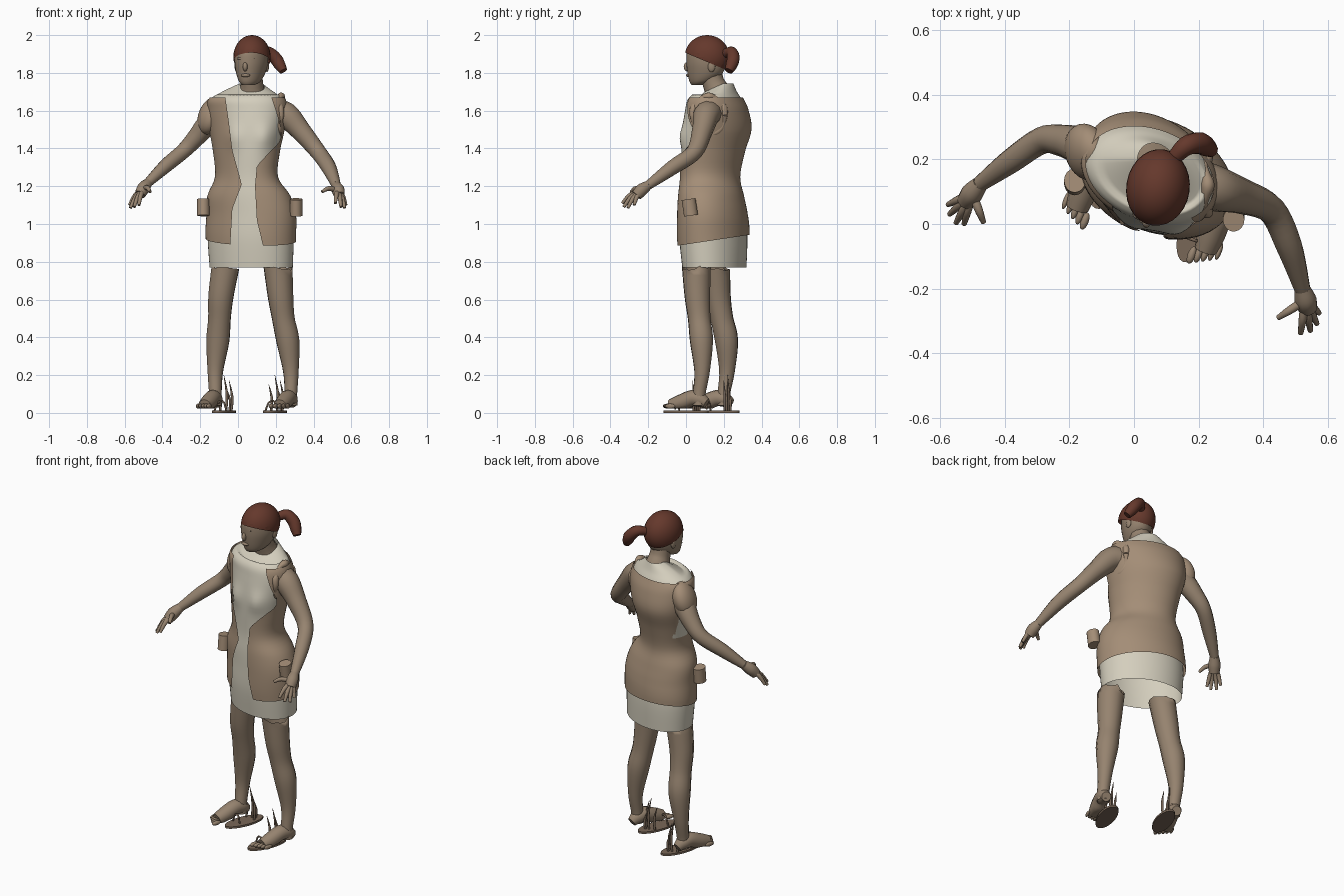
import bpy, bmesh, math, random
from mathutils import Matrix, Vector, Euler

random.seed(4)
if "Cube" in bpy.data.objects:
    bpy.data.objects.remove(bpy.data.objects["Cube"])


def material(name, rgb):
    m = bpy.data.materials.new(name)
    m.use_nodes = True
    m.diffuse_color = (*rgb, 1)
    m.node_tree.nodes["Principled BSDF"].inputs["Base Color"].default_value = (*rgb, 1)
    return m


SKIN = material("brown skin", (.305, .228, .16))
CREAM = material("cream cloth", (.66, .62, .51))
VEST = material("tan hide", (.37, .268, .183))
HAIR = material("red brown hair", (.13, .04, .025))
SOLE = material("dark leather", (.19, .135, .095))


def add(name, mesh, mat):
    mesh.materials.clear()
    mesh.materials.append(mat)
    for p in mesh.polygons:
        p.use_smooth = len(p.vertices) < 5
        p.material_index = 0
    ob = bpy.data.objects.new(name, mesh)
    bpy.context.collection.objects.link(ob)
    return ob


def from_bmesh(name, bm, mat):
    mesh = bpy.data.meshes.new(name)
    bm.to_mesh(mesh)
    bm.free()
    return add(name, mesh, mat)


def smooth(rows, steps=5):
    """Catmull-Rom through tuples of any length."""
    pts = [rows[0], *rows, rows[-1]]
    out = []
    for a, b, c, d in zip(pts, pts[1:], pts[2:], pts[3:]):
        for i in range(steps):
            t = i / steps
            out.append(tuple(q + t / 2 * (r - p + t * (2*p - 5*q + 4*r - s + t * (3*(q - r) + s - p)))
                             for p, q, r, s in zip(a, b, c, d)))
    return out + [rows[-1]]


def at(table, z):
    for (z0, x0), (z1, x1) in zip(table, table[1:]):
        if z <= z1:
            return x0 + (x1 - x0) * (z - z0) / (z1 - z0)
    return table[-1][1]


def loft(name, rows, mat, lean, span=None, grow=0, cap=False, n=56):
    """Skin slanted ellipses given by z and their x and y limits."""
    bm = bmesh.new()
    rings = []
    for z, x0, x1, y0, y1 in rows:
        cx, cy, w, h = (x0+x1)/2, (y0+y1)/2, (x1-x0)/2 + grow, (y1-y0)/2 + grow
        a, b = span(z, cx, w) if span else (0, 2 * math.pi)
        count = n + 1 if span else n
        rings.append([bm.verts.new((cx + w * math.cos(t), cy + h * math.sin(t + lean), z))
                      for t in (a + (b - a) * i / n for i in range(count))])
    for lo, hi in zip(rings, rings[1:]):
        for i in range(n):
            j = (i + 1) % len(lo)
            bm.faces.new((lo[i], lo[j], hi[j], hi[i]))
    if cap:
        bm.faces.new(rings[0][::-1])
        bm.faces.new(rings[-1])
    return from_bmesh(name, bm, mat)


def tube(name, points, mat, caps=True):
    """Round tube along x, y, z, radius points."""
    rows = smooth(points)
    cu = bpy.data.curves.new(name, "CURVE")
    cu.dimensions = "3D"
    cu.bevel_depth, cu.bevel_resolution, cu.use_fill_caps = 1, 4, caps
    sp = cu.splines.new("POLY")
    sp.points.add(len(rows) - 1)
    for p, (x, y, z, r) in zip(sp.points, rows):
        p.co, p.radius = (x, y, z, 1), r
    tmp = bpy.data.objects.new(name + "_path", cu)
    bpy.context.collection.objects.link(tmp)
    deps = bpy.context.evaluated_depsgraph_get()
    mesh = bpy.data.meshes.new_from_object(tmp.evaluated_get(deps))
    bpy.data.objects.remove(tmp)
    return add(name, mesh, mat)


def ball(name, loc, size, mat, rot=(0, 0, 0), cut=None):
    bm = bmesh.new()
    m = Matrix.LocRotScale(Vector(loc), Euler(rot), Vector(size))
    bmesh.ops.create_uvsphere(bm, u_segments=28, v_segments=18, radius=1, matrix=m)
    if cut:
        bmesh.ops.bisect_plane(bm, geom=bm.verts[:] + bm.edges[:] + bm.faces[:],
                               plane_co=cut[0], plane_no=cut[1], clear_inner=True)
    return from_bmesh(name, bm, mat)


def drum(name, loc, size, mat, rot=(0, 0, 0)):
    bm = bmesh.new()
    m = Matrix.LocRotScale(Vector(loc), Euler(rot), Vector(size))
    bmesh.ops.create_cone(bm, cap_ends=True, segments=28, radius1=1, radius2=1, depth=1, matrix=m)
    return from_bmesh(name, bm, mat)


# Dress and open vest share one set of body sections
body = smooth([(.77, -.15, .29, -.02, .32), (.92, -.16, .295, -.035, .325),
               (1.05, -.155, .295, -.035, .315), (1.15, -.15, .265, -.03, .295),
               (1.25, -.11, .2, -.02, .275), (1.38, -.12, .21, -.022, .3),
               (1.5, -.14, .235, -.018, .335), (1.6, -.15, .25, -.005, .32),
               (1.66, -.145, .24, .01, .295), (1.7, -.085, .205, .05, .27),
               (1.745, .01, .14, .1, .25)])
dress = loft("dress", body, CREAM, -.25)
right_edge = [(.9, -.04), (1.08, -.03), (1.21, .02), (1.39, -.03), (1.55, -.05), (1.69, -.07)]
left_edge = [(.9, .13), (1.02, .1), (1.2, .09), (1.31, .1), (1.44, .225), (1.5, .23),
             (1.6, .2), (1.69, .17)]


def opening(z, cx, w):
    a, b = (-math.acos(max(-1, min(1, (at(e, z) - cx) / w))) for e in (left_edge, right_edge))
    return a, b + 2 * math.pi


vest = loft("vest", [r for r in body if .885 < r[0] < 1.675], VEST, -.25, opening, grow=.012)
for cloth in (dress, vest):
    for v in cloth.data.vertices:
        x, y, z = v.co
        if y < .13:  # soft bust
            for bx in (-.02, .14):
                v.co.y -= .018 * math.exp(-((x - bx) / .05) ** 2 - ((z - 1.46) / .06) ** 2)
        if cloth == dress and z > 1.69:  # collar dips towards the throat
            v.co.z -= .45 * max(0, .2 - y) * (z - 1.66) / .085
        if cloth == vest and z < 1.05:  # hem rises to the back
            v.co.z += .15 * (y + .02) * (1.05 - z) / .16
vest.data.materials.append(CREAM)
for p in vest.data.polygons:  # open seam under the right arm
    x, y, z = p.center
    p.material_index = int(x < -.09 and .16 < y < .26 and 1.32 < z < 1.46)
ball("right_cap_sleeve", (-.145, .222, 1.573), (.062, .09, .103), VEST, (0, .35, .3))
ring = [(.222 + .006 * math.cos(4 * a), .12 + .085 * math.cos(a), 1.575 + .1 * math.sin(a),
         .016 + .005 * math.sin(5 * a)) for a in (i * math.pi / 8 for i in range(17))]
tube("left_armhole_trim", ring, VEST)
for side, x, y, tilt in (("left", .308, .02, .15), ("right", -.183, .13, -.1)):
    drum(side + "_pouch", (x, y, 1.088), (.033, .037, .088), VEST, (tilt, 0, 0))

# Head, face and neck
loft("head", smooth([(1.735, .025, .085, .03, .08), (1.755, .005, .118, .018, .14),
                     (1.8, -.01, .145, .008, .195), (1.86, -.018, .16, .002, .212),
                     (1.92, -.012, .155, .008, .215), (1.97, .03, .12, .05, .17)]),
     SKIN, .2, cap=True, n=32)
tube("neck", [(.075, .175, 1.64, .095), (.075, .165, 1.7, .07), (.074, .145, 1.75, .058),
              (.072, .13, 1.81, .058)], SKIN)
ball("nose", (.038, .006, 1.832), (.013, .018, .024), SKIN)
ball("lips", (.04, .012, 1.787), (.024, .012, .009), SKIN)
for side, x, y, ear_x, ear_y in (("right", .014, .028, -.007, .13), ("left", .072, .018, .153, .135)):
    ball(side + "_brow", (x, y, 1.876), (.019, .014, .008), SKIN, (0, 0, (.07 - x) * -7))
    ball(side + "_ear", (ear_x, ear_y, 1.835), (.011, .02, .03), SKIN)

# Cropped cap of hair and side ponytail
ball("hair", (.074, .112, 1.885), (.098, .12, .115), HAIR, (0, 0, -.15),
     ((0, 0, 1.905), (0, .42, 1)))
tube("ponytail", [(.12, .2, 1.9, .022), (.16, .24, 1.91, .03), (.2, .25, 1.875, .034),
                  (.222, .24, 1.84, .031), (.24, .227, 1.81, .022)], HAIR)

# Arms, palms and fingers
arms = {
    "left": ([(.19, .135, 1.585, .068), (.255, .108, 1.575, .07), (.335, .085, 1.49, .055),
              (.425, .043, 1.38, .044), (.48, -.07, 1.3, .04), (.52, -.2, 1.205, .025)],
             (.53, -.235, 1.18),
             [(.515, -.338, 1.11), (.545, -.33, 1.09), (.565, -.308, 1.085), (.572, -.275, 1.1),
              (.445, -.29, 1.17)]),
    "right": ([(-.1, .22, 1.575, .062), (-.16, .24, 1.53, .06), (-.22, .258, 1.46, .05),
               (-.285, .258, 1.39, .042), (-.38, .195, 1.31, .038), (-.475, .125, 1.22, .025)],
              (-.5, .095, 1.19),
              [(-.525, .0, 1.1), (-.55, .003, 1.09), (-.57, .03, 1.085), (-.575, .06, 1.1),
               (-.465, .005, 1.17)])}
for side, (path, palm, tips) in arms.items():
    tube(side + "_arm", path, SKIN)
    knuckle = Vector(palm).lerp(sum((Vector(t) for t in tips[:4]), Vector()) / 4, .35)
    tube(side + "_palm", [path[-1], (*palm, .034), (*knuckle, .029)], SKIN)
    for i, tip in enumerate(tips):
        start = Vector(palm).lerp(tip, .12)
        mid = Vector(palm).lerp(tip, .6) + Vector((0, 0, .014))
        tube(f"{side}_finger_{i + 1}", [(*start, .014), (*mid, .0125), (*tip, .008)], SKIN)

# Legs with torn tops, feet, toes and loose sandals
legs = {
    "left": ([(.212, .055, .775, .078), (.225, .06, .62, .069), (.24, .07, .5, .061),
              (.264, .082, .38, .062), (.28, .085, .22, .042), (.28, .07, .1, .034),
              (.28, .07, .04, .035)], (.278, .075), (.195, 0)),
    "right": ([(-.066, .16, .775, .075), (-.09, .17, .62, .068), (-.098, .19, .5, .061),
               (-.107, .215, .38, .062), (-.12, .217, .22, .042), (-.12, .2, .1, .034),
               (-.12, .2, .04, .035)], (-.12, .205), (-.075, .165))}
forward = Vector((-.34, -.94, 0))
across = Vector((.94, -.34, 0))
up = Vector((0, 0, 1))
for side, (path, heel, sole) in legs.items():
    leg = tube(side + "_leg", path, SKIN, caps=False)
    for v in leg.data.vertices:
        if v.co.z > .765:
            v.co.z -= random.choice((0, .015, .045))
    base = Vector((*heel, 0))
    stations = [(-.035, .05, .027), (0, .07, .04), (.045, .078, .043), (.11, .054, .043),
                (.165, .036, .036)]
    foot = tube(side + "_foot", [(*(base + forward * d + up * z), r) for d, z, r in stations], SKIN)
    for v in foot.data.vertices:
        v.co.z = max(v.co.z, .024)
    inner = 1 if side == "right" else -1
    for i in range(5):
        c = base + forward * (.195 - .01 * i) + across * inner * (.036 - .019 * i)
        ball(f"{side}_toe_{i + 1}", (c.x, c.y, .036), (.0125 - .001 * i, .028, .013), SKIN, (0, 0, -.35))
    centre = Vector((*sole, 0))
    drum(side + "_sole", (*sole, .006), (.05, .125, .012), SOLE, (0, 0, -.35))
    for i, (x, y, h) in enumerate(((-.02, .05, .15), (.012, .06, .2), (.04, .04, .17), (.03, .07, .12))):
        p = centre + Vector((x, y, 0))
        tube(f"{side}_strap_{i + 1}", [(p.x, p.y, .01, .006), (p.x + .004, p.y, h / 2, .007),
                                       (p.x - .012, p.y - .005, h, .001)], SOLE)
    arch = ((-.035, .01), (-.015, .055), (.015, .06), (.03, .02))
    tube(side + "_toe_loop", [(*(centre + forward * .05 + across * w + up * z), .005)
                              for w, z in arch], SOLE)
